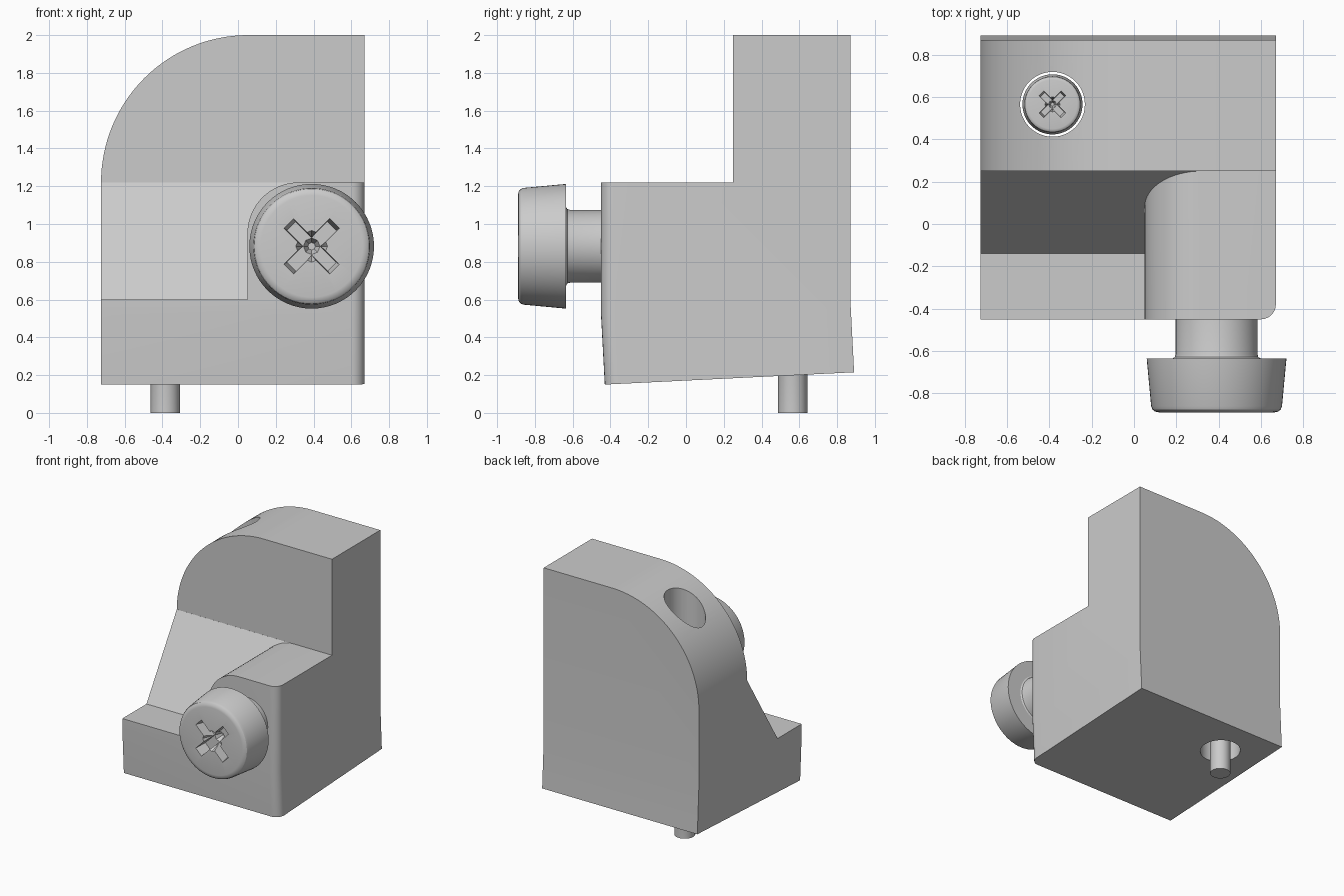
import bpy, bmesh, math
from mathutils import Matrix, Vector

cube = bpy.data.objects.get("Cube")
if cube:
    bpy.data.objects.remove(cube, do_unlink=True)

grey = bpy.data.materials.new("light_grey")
grey.use_nodes = True
colour = (0.6, 0.6, 0.6, 1)
grey.diffuse_color = colour
grey.node_tree.nodes["Principled BSDF"].inputs["Base Color"].default_value = colour


def make_object(name, bm):
    bmesh.ops.recalc_face_normals(bm, faces=bm.faces)
    mesh = bpy.data.meshes.new(name)
    bm.to_mesh(mesh)
    bm.free()
    mesh.materials.append(grey)
    obj = bpy.data.objects.new(name, mesh)
    bpy.context.collection.objects.link(obj)
    return obj


def prism(points, axis, start, end):
    """Extrude a 2D outline: (y, z) along x, or (x, z) along y."""
    bm = bmesh.new()
    place = (lambda p: (start, *p)) if axis == "x" else (lambda p: (p[0], start, p[1]))
    face = bm.faces.new([bm.verts.new(place(p)) for p in points])
    moved = bmesh.ops.extrude_face_region(bm, geom=[face])["geom"]
    shift = Vector((end - start, 0, 0) if axis == "x" else (0, end - start, 0))
    bmesh.ops.translate(bm, vec=shift, verts=[g for g in moved if isinstance(g, bmesh.types.BMVert)])
    return bm


def arc(cx, cz, r, steps):
    """Quarter arc from the left point up to the top point."""
    angles = [math.pi - math.pi / 2 * i / steps for i in range(steps + 1)]
    return [(cx + r * math.cos(a), cz + r * math.sin(a)) for a in angles]


def cut(obj, cutter):
    mod = obj.modifiers.new("cut", "BOOLEAN")
    mod.operation = "DIFFERENCE"
    mod.solver = "EXACT"
    mod.object = cutter
    bpy.context.view_layer.objects.active = obj
    bpy.ops.object.modifier_apply(modifier=mod.name)
    bpy.data.objects.remove(cutter, do_unlink=True)


def smooth(obj):
    bpy.ops.object.select_all(action="DESELECT")
    obj.select_set(True)
    bpy.context.view_layer.objects.active = obj
    bpy.ops.object.shade_smooth_by_angle(angle=math.radians(30))


LEFT, RIGHT = -0.725, 0.67
STEP_Z, WALL_Y = 1.22, 0.25

# Bracket body: side outline with a slightly tilted foot
side = [(-0.43, 0.15), (0.89, 0.215), (0.87, 0.6), (0.87, 2), (WALL_Y, 2),
        (WALL_Y, STEP_Z), (-0.45, STEP_Z), (-0.45, 0.52)]
bm = prism(side, "x", LEFT, RIGHT)
corner = [e for e in bm.edges if all(v.co.x > 0.6 and v.co.y < -0.4 for v in e.verts)]
bmesh.ops.bevel(bm, geom=corner, offset=0.07, segments=6, profile=0.5, affect="EDGES")
body = make_object("bracket_body", bm)

# Large rounded shoulder
shoulder = arc(LEFT + 0.78, STEP_Z, 0.78, 32)
shoulder += [(shoulder[-1][0], 2.2), (-1, 2.2), (-1, STEP_Z)]
cut(body, make_object("shoulder_cutter", prism(shoulder, "y", 0, 1.2)))

# Sloped pocket beside the rounded lug
pocket = [(-1, 0.6), (0.05, 0.6)] + arc(0.32, 0.95, 0.27, 16) + [(0.32, 1.5), (-1, 1.5)]
bm = prism(pocket, "y", -1, 0.5)
slope_normal = Vector((0, STEP_Z - 0.6, -(WALL_Y + 0.14)))
for point, normal in [((0, -0.14, 0.6), slope_normal), ((0, WALL_Y - 0.0005, 0), Vector((0, 1, 0)))]:
    bmesh.ops.bisect_plane(bm, geom=bm.verts[:] + bm.edges[:] + bm.faces[:], plane_co=point,
                           plane_no=normal, clear_outer=True)
    bmesh.ops.holes_fill(bm, edges=[e for e in bm.edges if e.is_boundary])
cut(body, make_object("pocket_cutter", bm))

# Vertical through hole
HOLE = (-0.385, 0.565)
bm = bmesh.new()
bmesh.ops.create_cone(bm, cap_ends=True, segments=48, radius1=0.153, radius2=0.153, depth=3,
                      matrix=Matrix.Translation((*HOLE, 1)))
cut(body, make_object("hole_cutter", bm))
smooth(body)


def screw(name, scale, shaft_r, length, matrix):
    """Cross-head screw along local -z, with its head face at the origin."""
    head = [(0, 0), (0.27, 0), (0.29, -0.004), (0.303, -0.014), (0.309, -0.03), (0.33, -0.255),
            (shaft_r + 0.015, -0.255), (shaft_r + 0.004, -0.262), (shaft_r, -0.275),
            (shaft_r, -length), (0, -length)]
    bm = bmesh.new()
    verts = [bm.verts.new((r, 0, z)) for r, z in head]
    edges = [bm.edges.new(pair) for pair in zip(verts, verts[1:])]
    bmesh.ops.spin(bm, geom=verts + edges, cent=(0, 0, 0), axis=(0, 0, 1),
                   angle=math.tau, steps=64)
    bmesh.ops.remove_doubles(bm, verts=bm.verts, dist=0.0001)
    obj = make_object(name, bm)
    # Cross recess: two crossed slots and a tapered centre
    for turn in (45, 135):
        bm = bmesh.new()
        bmesh.ops.create_cube(bm, size=1, matrix=Matrix.Rotation(math.radians(turn), 4, "Z")
                              @ Matrix.Diagonal((0.38, 0.08, 0.2, 1)))
        for v in bm.verts:
            if v.co.z < 0:
                v.co.x *= 0.8
                v.co.y *= 0.8
        cut(obj, make_object("slot_cutter", bm))
    bm = bmesh.new()
    bmesh.ops.create_cone(bm, cap_ends=True, segments=8, radius1=0.02, radius2=0.1, depth=0.2,
                          matrix=Matrix.Translation((0, 0, -0.06)))
    cut(obj, make_object("centre_cutter", bm))
    obj.data.transform(matrix @ Matrix.Scale(scale, 4))
    smooth(obj)


# Front clamping screw and the slim screw inside the hole
screw("front_screw", 1, 0.193, 0.6,
      Matrix.Translation((0.39, -0.89, 0.882)) @ Matrix.Rotation(math.pi / 2, 4, "X"))
SMALL, HEAD_Z = 0.43, 0.55
screw("adjusting_screw", SMALL, 0.077 / SMALL, HEAD_Z / SMALL, Matrix.Translation((*HOLE, HEAD_Z)))
